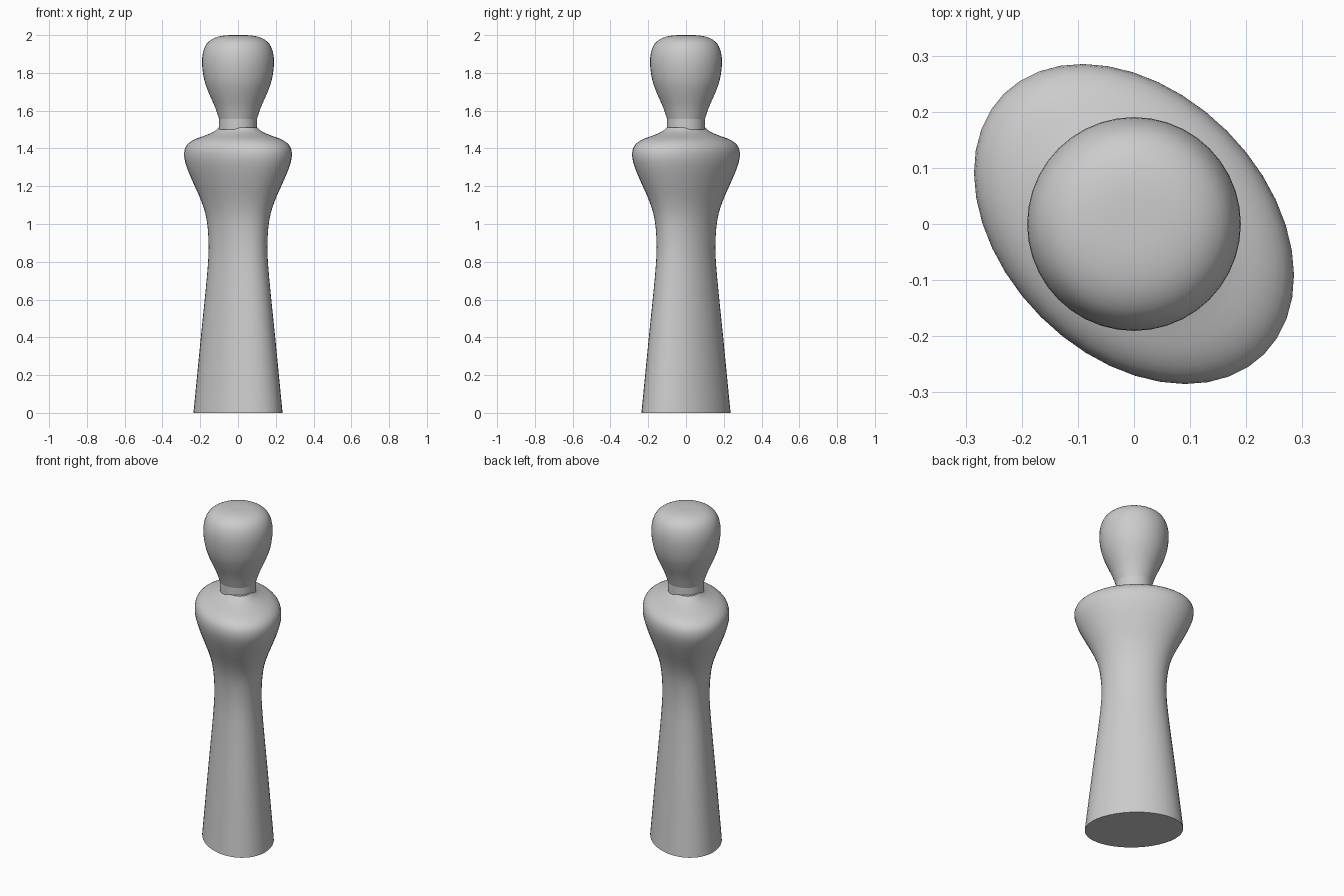
import bpy
import bmesh
from math import cos, sin, tau, radians
from mathutils import Vector

if "Cube" in bpy.data.objects:
    bpy.data.objects.remove(bpy.data.objects["Cube"])

grey = bpy.data.materials.new("plain grey")
grey.use_nodes = True
colour = (0.6, 0.6, 0.6, 1)
grey.diffuse_color = colour
grey.node_tree.nodes["Principled BSDF"].inputs["Base Color"].default_value = colour

SIDES = 40


def smooth_profile(points, steps=3):
    """Catmull-Rom curve through (radius, height) points."""
    p = [Vector(q) for q in points]
    p = [p[0]] + p + [p[-1]]
    out = []
    for a, b, c, d in zip(p, p[1:], p[2:], p[3:]):
        for i in range(steps):
            t = i / steps
            out.append(0.5 * (2 * b + (c - a) * t + (2 * a - 5 * b + 4 * c - d) * t**2
                              + (3 * b - a - 3 * c + d) * t**3))
    return out + [p[-1]]


def turned(name, profile, wide=1.0, deep=1.0, turn=0.0):
    """Closed turned solid with an elliptical cross-section."""
    bm = bmesh.new()
    rings = []
    for r, z in profile:
        rings.append([bm.verts.new((r * wide * cos(tau * i / SIDES),
                                    r * deep * sin(tau * i / SIDES), z))
                      for i in range(SIDES)])
    for low, high in zip(rings, rings[1:]):
        for i in range(SIDES):
            j = (i + 1) % SIDES
            bm.faces.new((low[i], low[j], high[j], high[i]))
    bm.faces.new(rings[0][::-1])
    bm.faces.new(rings[-1])
    mesh = bpy.data.meshes.new(name)
    bm.to_mesh(mesh)
    bm.free()
    mesh.materials.append(grey)
    obj = bpy.data.objects.new(name, mesh)
    obj.rotation_euler.z = turn
    bpy.context.collection.objects.link(obj)
    bpy.ops.object.select_all(action="DESELECT")
    obj.select_set(True)
    bpy.context.view_layer.objects.active = obj
    bpy.ops.object.shade_smooth_by_angle(angle=radians(40))
    return obj


# Oval body: flared skirt, waist and shoulders, set diagonally
body = [(0.235, 0), (0.196, 0.4), (0.164, 0.72), (0.155, 0.88), (0.165, 1.02),
        (0.193, 1.12), (0.237, 1.22), (0.27, 1.3), (0.284, 1.36), (0.275, 1.41),
        (0.235, 1.445), (0.17, 1.47), (0.125, 1.49), (0.1, 1.512)]
turned("body", smooth_profile(body), 1.155, 0.826, radians(-45))

# Short round neck
turned("neck", [(0.1, 1.5), (0.1, 1.56)])

# Tapered head with a flattened crown
head = [(0.1, 1.555), (0.122, 1.62), (0.153, 1.69), (0.178, 1.76), (0.19, 1.84),
        (0.186, 1.905), (0.165, 1.955), (0.125, 1.985), (0.07, 1.998), (0.01, 2.0)]
turned("head", smooth_profile(head))
